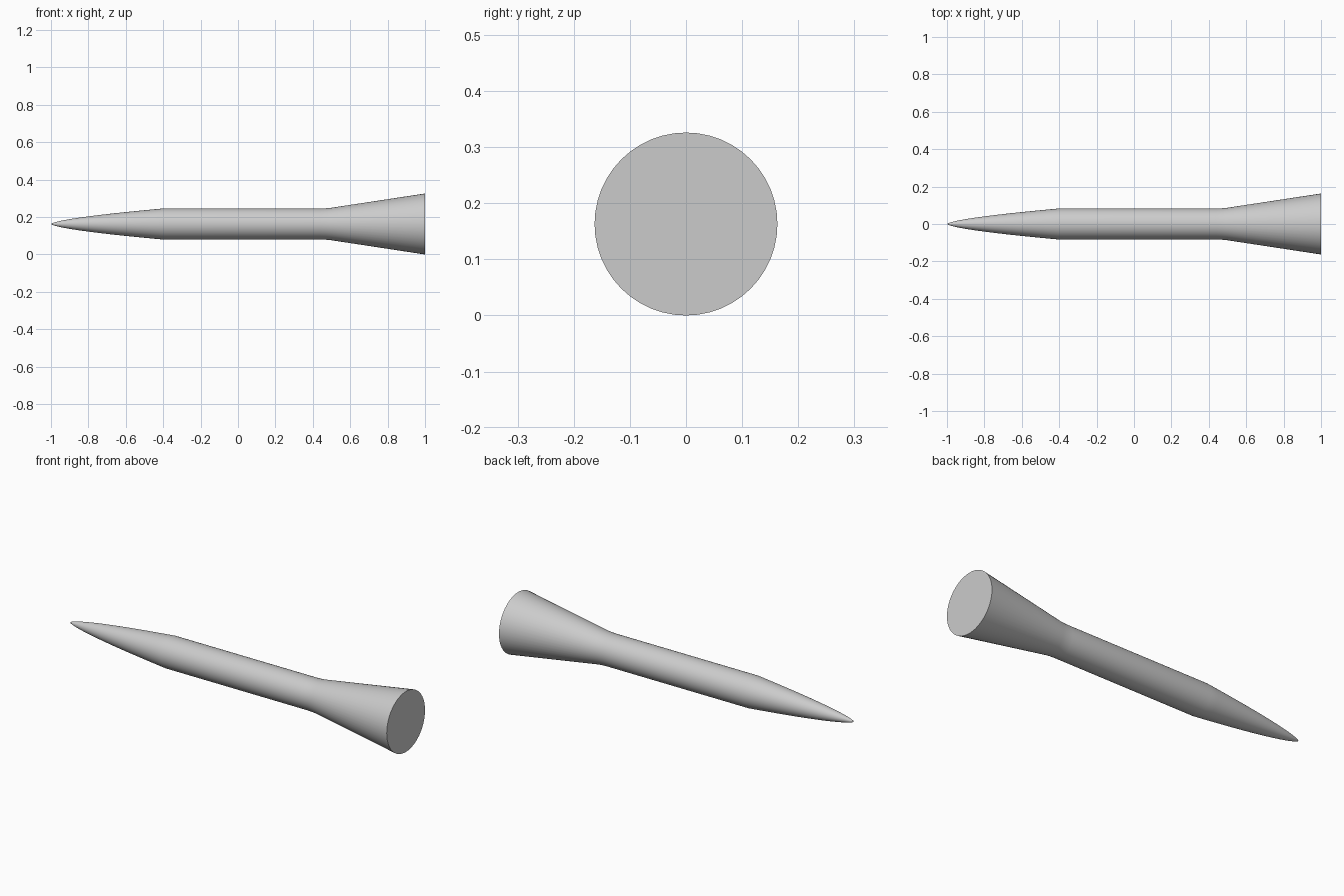
import bpy, bmesh, math

if "Cube" in bpy.data.objects:
    bpy.data.objects.remove(bpy.data.objects["Cube"])

SIDES = 48
BODY_R, FLARE_R = 0.083, 0.163
NOSE_START, NOSE_END = -1.0, -0.4

# Plain grey paint
grey = bpy.data.materials.new("light_grey")
grey.use_nodes = True
grey.diffuse_color = (0.6, 0.6, 0.6, 1)
grey.node_tree.nodes["Principled BSDF"].inputs["Base Color"].default_value = (0.6, 0.6, 0.6, 1)

# Profile: power-law nose, straight body, conical tail flare
STEPS = 20
profile = []
for i in range(1, STEPS + 1):
    t = (i / STEPS) ** 1.5
    profile.append((NOSE_START + t * (NOSE_END - NOSE_START), BODY_R * t ** 0.65))
profile += [(0.44, BODY_R), (0.47, BODY_R + 0.001), (0.5, BODY_R + 0.004), (1.0, FLARE_R)]

# Revolve the profile around the long axis
bm = bmesh.new()
tip = bm.verts.new((NOSE_START, 0, FLARE_R))
rings = []
for x, r in profile:
    angles = [2 * math.pi * k / SIDES for k in range(SIDES)]
    rings.append([bm.verts.new((x, r * math.cos(a), FLARE_R + r * math.sin(a))) for a in angles])
for k in range(SIDES):
    n = (k + 1) % SIDES
    bm.faces.new((tip, rings[0][k], rings[0][n]))
    for a, b in zip(rings, rings[1:]):
        bm.faces.new((a[k], b[k], b[n], a[n]))

# Flat tail disc
bm.faces.new(rings[-1])
bmesh.ops.recalc_face_normals(bm, faces=bm.faces)
mesh = bpy.data.meshes.new("flared_body")
bm.to_mesh(mesh)
bm.free()
mesh.materials.append(grey)
body = bpy.data.objects.new("flared_body", mesh)
bpy.context.collection.objects.link(body)

# Smooth sides with a sharp rim at the tail
bpy.ops.object.select_all(action='DESELECT')
body.select_set(True)
bpy.context.view_layer.objects.active = body
bpy.ops.object.shade_smooth_by_angle(angle=math.radians(35))
